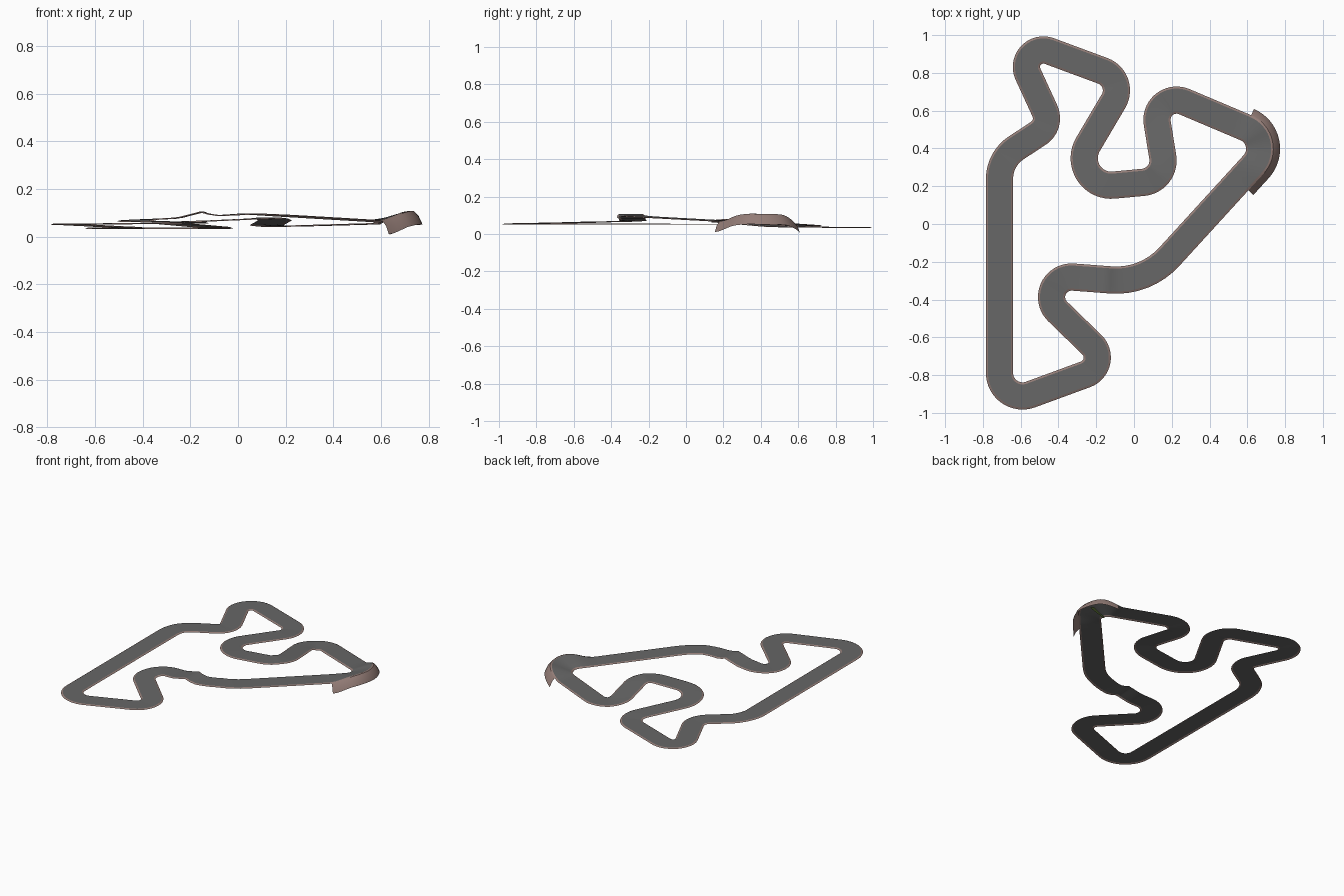
import bpy, bmesh, math
from mathutils import Vector

old = bpy.data.objects.get("Cube")
if old:
    bpy.data.objects.remove(old, do_unlink=True)

HALF = 0.072    # half of the full track width
CURB = 0.011    # width of each curb
BANK = 0.05     # rise of the outer edge in the banked corner
BANKED = 4      # index of the banked corner

# Corners of the centre line: x, y, bend radius, height
CORNERS = [
    (-0.712, -0.963, 0.122, 0.055), (-0.115, -0.744, 0.095, 0.060),
    (-0.614, -0.259, 0.106, 0.069), (0.062, -0.310, 0.38, 0.098),
    (0.750, 0.443, 0.122, 0.060), (0.093, 0.721, 0.104, 0.045),
    (0.172, 0.232, 0.116, 0.080), (-0.386, 0.180, 0.143, 0.062),
    (-0.041, 0.765, 0.111, 0.038), (-0.652, 0.991, 0.090, 0.037),
    (-0.438, 0.525, 0.095, 0.040), (-0.712, 0.345, 0.196, 0.054),
]


def material(name, rgb):
    m = bpy.data.materials.new(name)
    m.use_nodes = True
    m.diffuse_color = (*rgb, 1)
    bsdf = m.node_tree.nodes["Principled BSDF"]
    bsdf.inputs["Base Color"].default_value = (*rgb, 1)
    bsdf.inputs["Roughness"].default_value = 0.9
    return m


asphalt = material("asphalt grey", (0.135, 0.135, 0.135))
curb_mat = material("curb brown", (0.29, 0.20, 0.18))
grass = material("grass green", (0.23, 0.35, 0.08))


def centre_line():
    """Rounded closed path; returns points and the index of each bend's middle."""
    pts, mids = [], []
    n = len(CORNERS)
    for i, (x, y, r, _) in enumerate(CORNERS):
        c = Vector((x, y))
        a = (Vector(CORNERS[i - 1][:2]) - c).normalized()
        b = (Vector(CORNERS[(i + 1) % n][:2]) - c).normalized()
        half = a.angle(b) / 2
        axis = (a + b).normalized()
        hub = c + axis * (r / math.sin(half))
        sweep = math.pi / 2 - half
        side = (a - axis * a.dot(axis)).normalized()
        start = hub - axis * r * math.cos(sweep) + side * r * math.sin(sweep)
        # straight run up to the bend
        if pts:
            add_straight(pts, pts[-1], start)
        steps = 2 * max(4, round(sweep / math.radians(7)))
        for k in range(steps + 1):
            t = sweep * (1 - 2 * k / steps)
            pts.append(hub - axis * r * math.cos(t) + side * r * math.sin(t))
            if k == steps // 2:
                mids.append(len(pts) - 1)
    add_straight(pts, pts[-1], pts[0])
    return pts, mids


def add_straight(pts, p, q):
    steps = max(1, round((q - p).length / 0.03))
    pts.extend(p.lerp(q, k / steps) for k in range(1, steps))


def ease(t):
    t = min(1, max(0, t))
    return t * t * (3 - 2 * t)


pts, mids = centre_line()
count = len(pts)

# Distance along the track, then height and bank for each station
dist = [0.0]
for i in range(count):
    dist.append(dist[-1] + (pts[(i + 1) % count] - pts[i]).length)
total = dist.pop()
keys = [(dist[m], c[3]) for m, c in zip(mids, CORNERS)]
keys = [(keys[-1][0] - total, keys[-1][1])] + keys + [(keys[0][0] + total, keys[0][1])]
apex = dist[mids[BANKED]]


def height(i):
    z = 0
    for (d0, z0), (d1, z1) in zip(keys, keys[1:]):
        if d0 <= dist[i] <= d1:
            z = z0 + (z1 - z0) * (dist[i] - d0) / (d1 - d0)
    x, y = pts[i]
    if -0.4 < y < -0.2:     # small crest on the straight
        away = x + 0.15
        z += 0.02 * max(0, 1 - abs(away) / (0.1 if away < 0 else 0.05))
    return z


def bank(i):
    s = dist[i] - apex
    return ease((s + 0.25) / 0.2) if s < 0 else ease((0.15 - s) / 0.11)


def station(i, offset, drop=0.0):
    """Point across the track; positive offset is to the right of travel."""
    i %= count
    t = (pts[(i + 1) % count] - pts[i - 1]).normalized()
    x = pts[i].x + t.y * offset
    y = pts[i].y - t.x * offset
    lift = BANK * bank(i) * min(1, (offset + HALF) / (2 * HALF))
    return Vector((x, y, height(i) + lift - drop))


def strip(name, rows, mat, closed=True):
    """Sheet through rows of points laid across the track."""
    bm = bmesh.new()
    grid = [[bm.verts.new(p) for p in row] for row in rows]
    pairs = list(zip(grid, grid[1:]))
    if closed:
        pairs.append((grid[-1], grid[0]))
    for a, b in pairs:
        for k in range(len(a) - 1):
            bm.faces.new((a[k], a[k + 1], b[k + 1], b[k]))
    mesh = bpy.data.meshes.new(name)
    bm.to_mesh(mesh)
    bm.free()
    mesh.materials.append(mat)
    for p in mesh.polygons:
        p.use_smooth = True
    ob = bpy.data.objects.new(name, mesh)
    bpy.context.collection.objects.link(ob)
    return ob


# Road surface and the curbs on both sides
inner = HALF - CURB
strip("road", [[station(i, -inner), station(i, 0), station(i, inner)]
               for i in range(count)], asphalt)
strip("left_curb", [[station(i, -HALF, 0.005), station(i, -inner)]
                    for i in range(count)], curb_mat)
strip("right_curb", [[station(i, inner), station(i, HALF, 0.005)]
                     for i in range(count)], curb_mat)

# Retaining skirt below the outer edge of the banked corner
span = [i for i in range(count) if -0.24 < dist[i] - apex < 0.135]
strip("banked_skirt", [[station(i, HALF, 0.004),
                        station(i, HALF + 0.02, 0.025),
                        station(i, HALF + 0.036, 0.06)] for i in span],
      curb_mat, closed=False)

# Grass sliver under the banked corner
m = mids[BANKED]
strip("grass_wedge", [[station(m - 1, -HALF, 0.008), station(m + 1, -HALF, 0.008)],
                      [station(m, HALF, 0.05), station(m + 1, HALF, 0.05)]],
      grass, closed=False)
